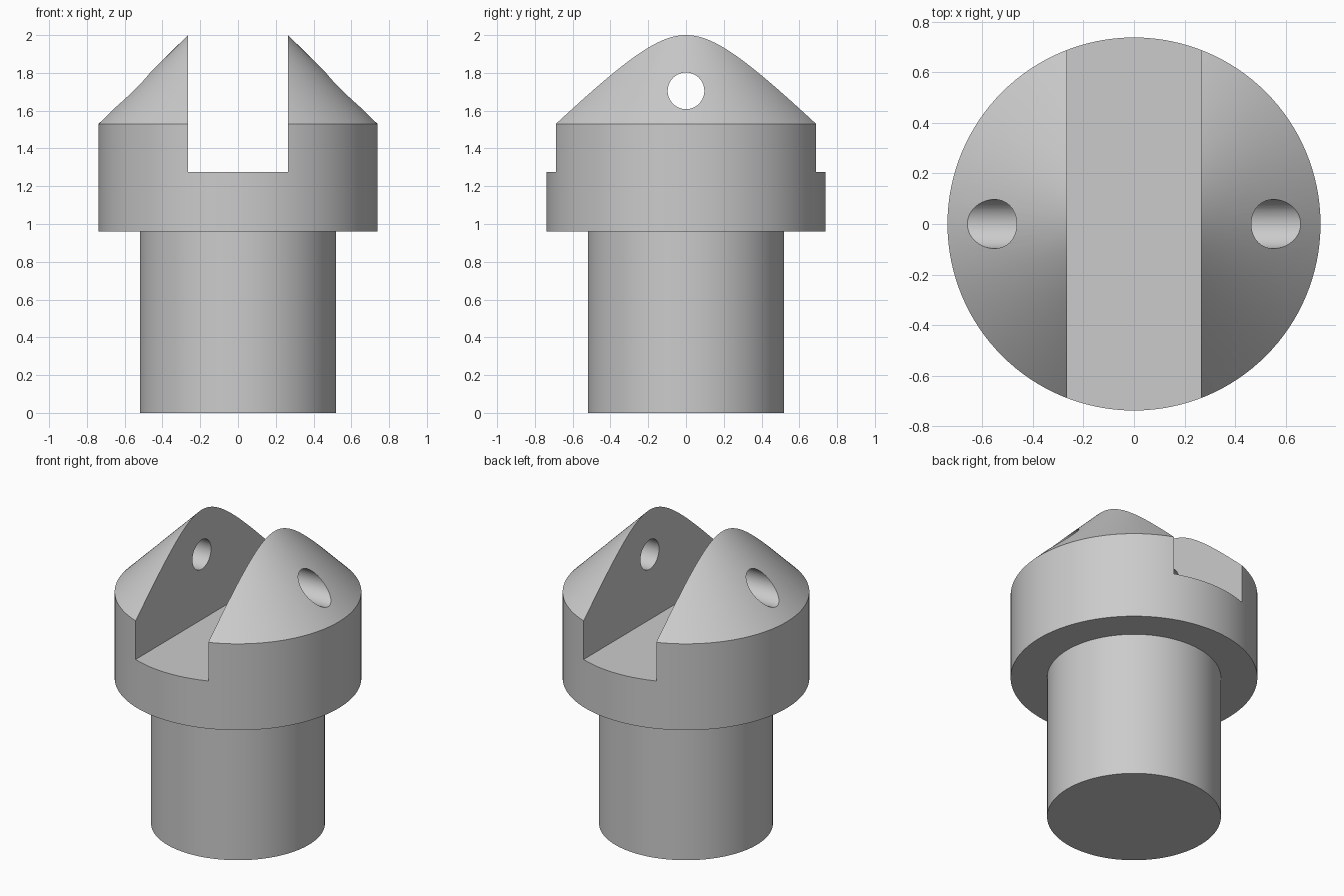
import bpy, bmesh, math
from mathutils import Matrix

cube = bpy.data.objects.get("Cube")
if cube:
    bpy.data.objects.remove(cube, do_unlink=True)

STEM_R, HEAD_R = 0.52, 0.738
HEAD_Z, SHOULDER_Z, TOP_Z = 0.96, 1.53, 2.0
SLOT_HALF, SLOT_Z = 0.265, 1.275
HOLE_R, HOLE_Z = 0.097, 1.705

# Single grey metal
metal = bpy.data.materials.new("grey metal")
metal.use_nodes = True
grey = (0.6, 0.6, 0.6, 1)
metal.diffuse_color = grey
metal.node_tree.nodes["Principled BSDF"].inputs["Base Color"].default_value = grey


def make_object(name, bm):
    bmesh.ops.recalc_face_normals(bm, faces=bm.faces)
    mesh = bpy.data.meshes.new(name)
    bm.to_mesh(mesh)
    bm.free()
    mesh.materials.append(metal)
    obj = bpy.data.objects.new(name, mesh)
    bpy.context.collection.objects.link(obj)
    return obj


def lathe(name, profile, steps=128):
    """Revolve an (r, z) profile, starting and ending on the axis."""
    bm = bmesh.new()
    verts = [bm.verts.new((r, 0, z)) for r, z in profile]
    edges = [bm.edges.new(pair) for pair in zip(verts, verts[1:])]
    bmesh.ops.spin(bm, geom=verts + edges, cent=(0, 0, 0), axis=(0, 0, 1),
                   angle=math.tau, steps=steps, use_merge=True)
    bmesh.ops.remove_doubles(bm, verts=bm.verts, dist=1e-5)
    return make_object(name, bm)


# Stem, wider head and 45 degree conical top in one turned body
apex_z = TOP_Z + SLOT_HALF
body = lathe("clevis_body", [
    (0, 0), (STEM_R, 0), (STEM_R, HEAD_Z), (HEAD_R, HEAD_Z),
    (HEAD_R, SHOULDER_Z), (SLOT_HALF, TOP_Z), (0, apex_z)])

# Slot cutter, open to front, back and top
bm = bmesh.new()
bmesh.ops.create_cube(bm, size=1)
bmesh.ops.scale(bm, verts=bm.verts, vec=(2 * SLOT_HALF, 2, 2))
bmesh.ops.translate(bm, verts=bm.verts, vec=(0, 0, SLOT_Z + 1))
slot = make_object("slot_cutter", bm)

# Pin hole cutter through both ears
bm = bmesh.new()
bmesh.ops.create_cone(bm, cap_ends=True, segments=64, radius1=HOLE_R,
                      radius2=HOLE_R, depth=2.4,
                      matrix=Matrix.Translation((0, 0, HOLE_Z))
                      @ Matrix.Rotation(math.pi / 2, 4, "Y"))
hole = make_object("pin_hole_cutter", bm)

# Cut the body, then keep edges sharp and round walls smooth
bpy.ops.object.select_all(action="DESELECT")
bpy.context.view_layer.objects.active = body
body.select_set(True)
for cutter in (slot, hole):
    mod = body.modifiers.new(cutter.name, "BOOLEAN")
    mod.operation = "DIFFERENCE"
    mod.solver = "EXACT"
    mod.object = cutter
    bpy.ops.object.modifier_apply(modifier=mod.name)
    bpy.data.objects.remove(cutter, do_unlink=True)
bpy.ops.object.shade_smooth_by_angle(angle=math.radians(30))
